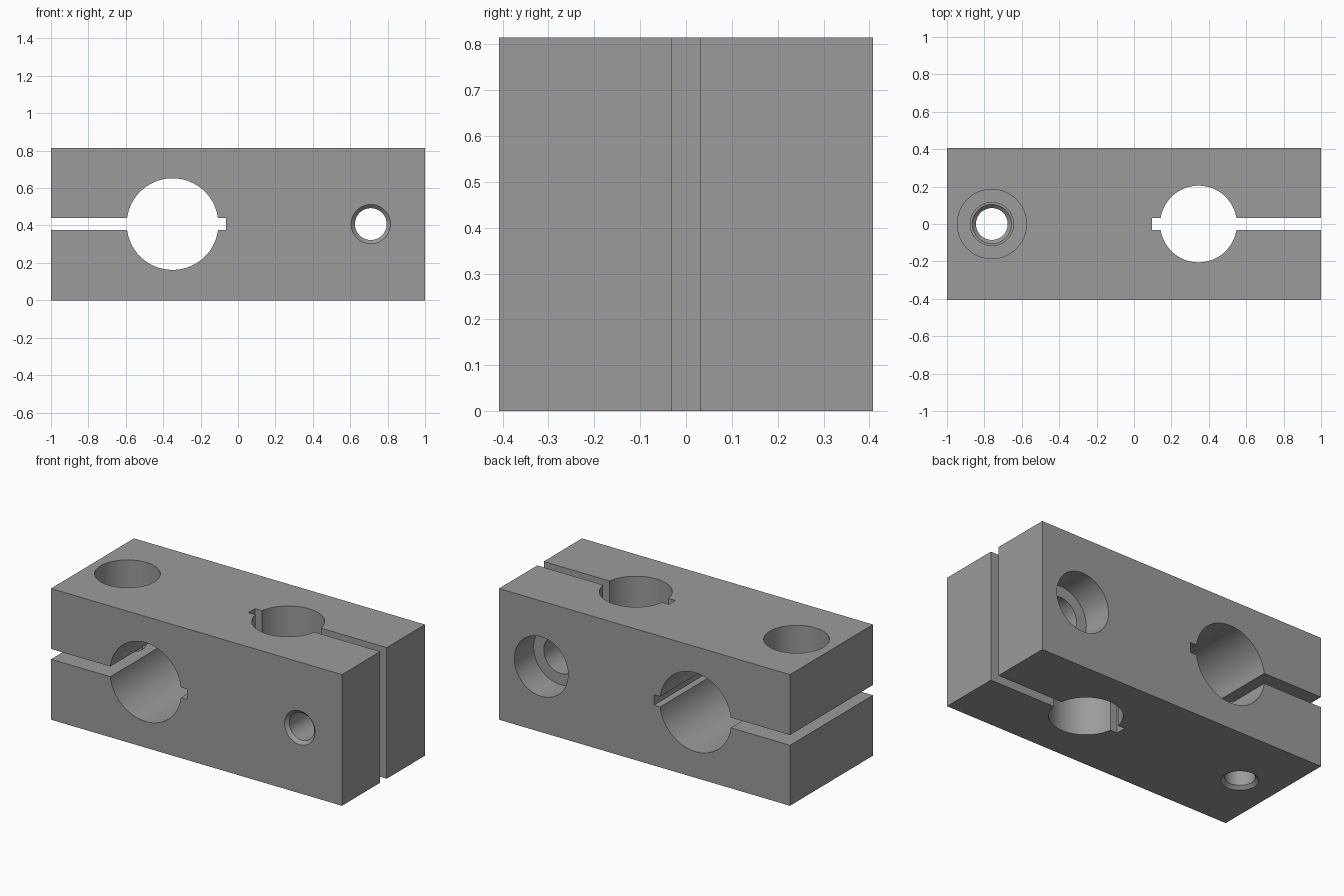
import bpy, bmesh, math
from mathutils import Matrix

if "Cube" in bpy.data.objects:
    bpy.data.objects.remove(bpy.data.objects["Cube"], do_unlink=True)

SIDE = 0.815
HALF = SIDE / 2
SLIT = 0.032
SEGMENTS = 96

grey = bpy.data.materials.new("machined grey")
grey.use_nodes = True
colour = (0.33, 0.33, 0.33, 1)
grey.diffuse_color = colour
grey.node_tree.nodes["Principled BSDF"].inputs["Base Color"].default_value = colour


def add_object(name, bm):
    bmesh.ops.recalc_face_normals(bm, faces=bm.faces[:])
    mesh = bpy.data.meshes.new(name)
    bm.to_mesh(mesh)
    bm.free()
    mesh.materials.append(grey)
    obj = bpy.data.objects.new(name, mesh)
    bpy.context.collection.objects.link(obj)
    return obj


def box(name, x0, x1, depth, height):
    """Box from x0 to x1, centred on the block's long axis."""
    bm = bmesh.new()
    place = Matrix.Translation(((x0 + x1) / 2, 0, HALF))
    size = Matrix.Diagonal((x1 - x0, depth, height, 1))
    bmesh.ops.create_cube(bm, size=1, matrix=place @ size)
    return add_object(name, bm)


def turned(name, profile, x, along_y):
    """Solid of revolution from (radius, position) pairs, along z or y."""
    bm = bmesh.new()
    rings = []
    for r, t in profile:
        rings.append([bm.verts.new((r * math.cos(a), r * math.sin(a), t))
                      for a in (math.tau * i / SEGMENTS for i in range(SEGMENTS))])
    for low, high in zip(rings, rings[1:]):
        for i in range(SEGMENTS):
            j = (i + 1) % SEGMENTS
            bm.faces.new((low[i], low[j], high[j], high[i]))
    bm.faces.new(rings[0])
    bm.faces.new(rings[-1])
    turn = Matrix.Rotation(-math.pi / 2 if along_y else 0, 4, "X")
    bm.transform(Matrix.Translation((x, 0, HALF)) @ turn)
    return add_object(name, bm)


def cut(target, cutter):
    cutter.hide_render = True
    mod = target.modifiers.new("cut", "BOOLEAN")
    mod.operation = "DIFFERENCE"
    mod.solver = "EXACT"
    mod.object = cutter
    bpy.context.view_layer.objects.active = target
    bpy.ops.object.modifier_apply(modifier=mod.name)
    bpy.data.objects.remove(cutter, do_unlink=True)


# Stepped screw hole: chamfered thread, clearance hole, counterbore
THREAD, CHAMFER = 0.085, 0.02
screw_profile = [
    (THREAD + 2 * CHAMFER, -HALF - CHAMFER),
    (THREAD, -HALF + CHAMFER),
    (THREAD, -SLIT - CHAMFER),
    (THREAD + CHAMFER, -SLIT),
    (0.115, -SLIT + 0.01),
    (0.115, HALF - 0.19),
    (0.185, HALF - 0.19),
    (0.185, HALF + 0.1),
]

block = box("clamp_block", -1, 1, SIDE, SIDE)

# Each end: slit, rod bore and screw hole, with the axes swapped
cut(block, box("slit_cutter", -1.1, -0.065, 1, 2 * SLIT))
cut(block, box("slit_cutter", 0.095, 1.1, 2 * SLIT, 1))
for bore_x, radius, screw_x, bore_along_y in ((-0.35, 0.245, -0.76, True),
                                              (0.345, 0.205, 0.71, False)):
    bore = [(radius, -0.5), (radius, 0.5)]
    cut(block, turned("bore_cutter", bore, bore_x, bore_along_y))
    cut(block, turned("screw_cutter", screw_profile, screw_x, not bore_along_y))

bpy.ops.object.select_all(action="DESELECT")
block.select_set(True)
bpy.context.view_layer.objects.active = block
bpy.ops.object.shade_smooth_by_angle(angle=math.radians(30))
